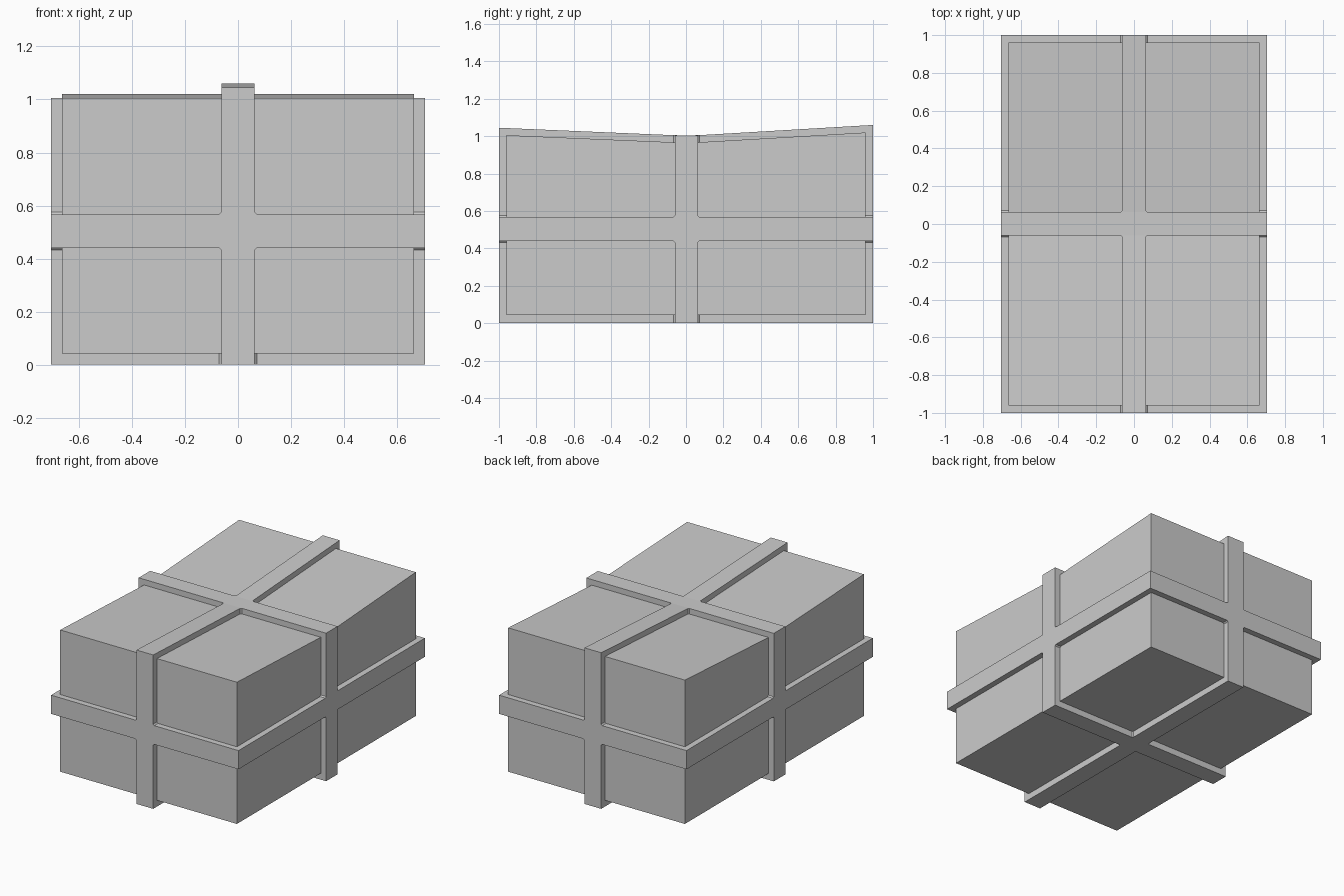
import bpy
import bmesh
from itertools import product
from mathutils import Vector

default_cube = bpy.data.objects.get("Cube")
if default_cube:
    bpy.data.objects.remove(default_cube)

# Cutting planes: outer strap face, box face, strap edges, box face, strap face
X = [-0.704, -0.664, -0.063, 0.063, 0.664, 0.704]
Y = [-1.0, -0.96, -0.06, 0.063, 0.96, 1.0]
LOW = [0.0, 0.043, 0.44, 0.567]
STRAP = 0.038


def lid(y):
    """Height of the strap top: level across the middle, rising to both ends."""
    if y < Y[2]:
        return 1.005 + 0.04 * (Y[2] - y) / (Y[2] - Y[0])
    return 1.005 + 0.055 * max(0, y - Y[3]) / (Y[5] - Y[3])


def point(i, j, k):
    top = lid(Y[j])
    z = LOW[k] if k < 4 else top - STRAP * (5 - k)
    return Vector((X[i], Y[j], z))


def filled(cell):
    """The box fills the inner cells; each strap fills one middle layer."""
    if min(cell) < 0 or max(cell) > 4:
        return False
    return 2 in cell or all(1 <= c <= 3 for c in cell)


# Outer skin of the strapped box
bm = bmesh.new()
verts = {}


def corner(key):
    if key not in verts:
        verts[key] = bm.verts.new(point(*key))
    return verts[key]


for cell in product(range(5), repeat=3):
    if not filled(cell):
        continue
    for axis, step in product(range(3), (-1, 1)):
        neighbour = list(cell)
        neighbour[axis] += step
        if filled(neighbour):
            continue
        u, v = (axis + 1) % 3, (axis + 2) % 3
        loop = []
        for du, dv in ((0, 0), (1, 0), (1, 1), (0, 1)):
            key = list(cell)
            key[axis] += step > 0
            key[u] += du
            key[v] += dv
            loop.append(corner(tuple(key)))
        bm.faces.new(loop if step > 0 else loop[::-1])

bmesh.ops.dissolve_limit(bm, angle_limit=0.005, verts=bm.verts[:], edges=bm.edges[:])

# Small chamfers in the inner corners where straps cross
crossings = [e for e in bm.edges if e.is_manifold and not e.is_convex
             and e.calc_length() < 0.06 and e.calc_face_angle() > 1]
bmesh.ops.bevel(bm, geom=crossings, offset=0.008, segments=1, affect='EDGES')

mesh = bpy.data.meshes.new("strapped_box")
bm.to_mesh(mesh)
bm.free()
box = bpy.data.objects.new("strapped_box", mesh)
bpy.context.collection.objects.link(box)

# Plain grey
grey = bpy.data.materials.new("light_grey")
grey.use_nodes = True
colour = (0.6, 0.6, 0.6, 1)
grey.diffuse_color = colour
grey.node_tree.nodes["Principled BSDF"].inputs["Base Color"].default_value = colour
mesh.materials.append(grey)
